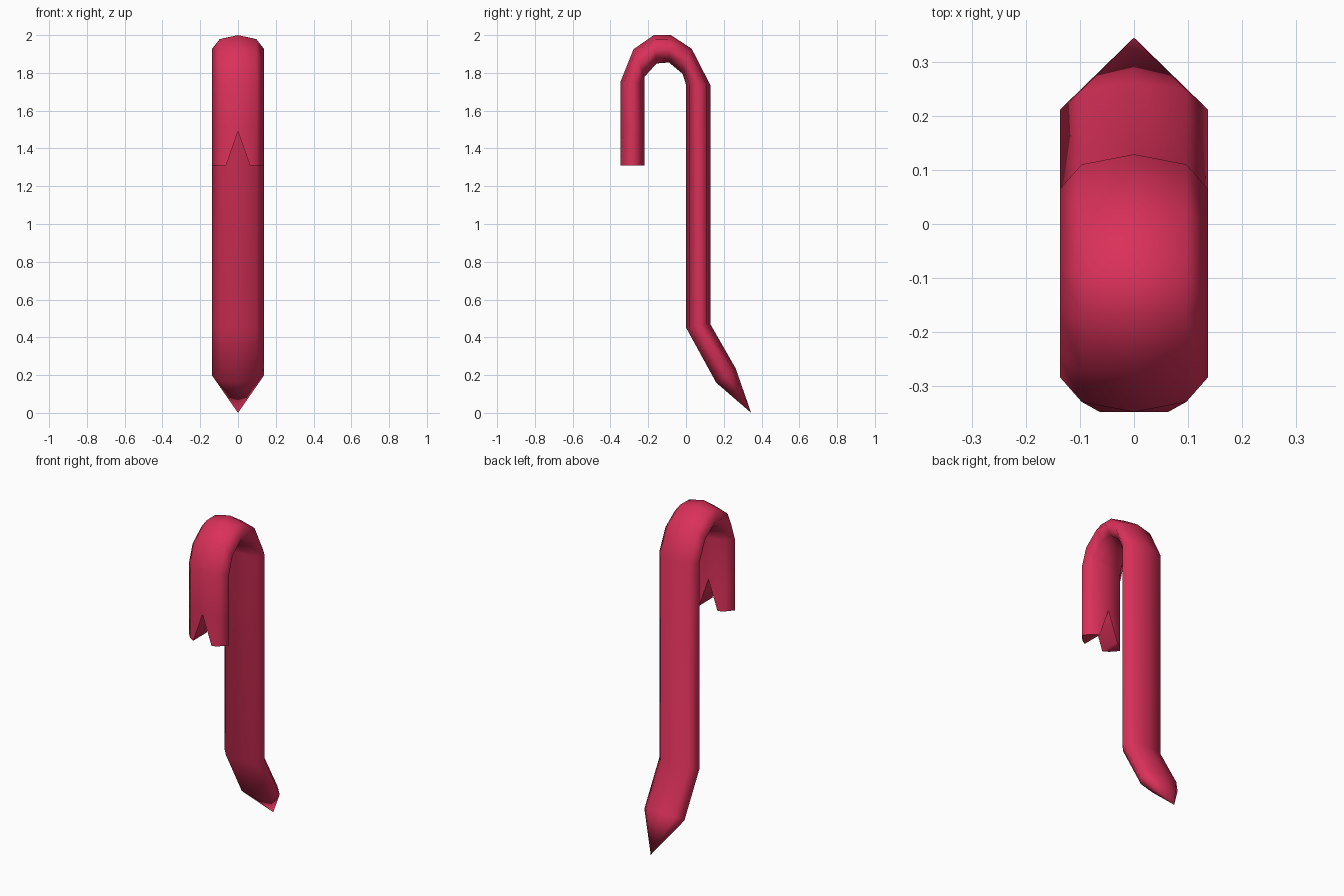
import bpy, bmesh, math

if "Cube" in bpy.data.objects:
    bpy.data.objects.remove(bpy.data.objects["Cube"])

HALF_W = 0.137   # half width of the bar
N = 8            # octagonal section

# Section stations from claw to tip: (outer y, z), (inner y, z) in side view
stations = [
    ((-0.348, 1.49), (-0.219, 1.49)),
    ((-0.348, 1.75), (-0.219, 1.75)),
    ((-0.278, 1.925), (-0.219, 1.78)),
    ((-0.17, 2.0), (-0.156, 1.85)),
    ((-0.08, 2.0), (-0.09, 1.855)),
    ((0.03, 1.928), (-0.018, 1.795)),
    ((0.129, 1.735), (0.001, 1.735)),
    ((0.129, 0.47), (0.001, 0.45)),
    ((0.263, 0.235), (0.16, 0.16)),
]
TIP = (0, 0.345, 0.0)
CLAW_Z, CLAW_GAP = 1.31, 0.063

bm = bmesh.new()


def section(outer, inner):
    """Flattened octagon spanning the outer and inner edge of the bar."""
    pts = []
    for k in range(N):
        a = 2 * math.pi * k / N
        t = (1 + math.sin(a)) / 2
        pts.append((HALF_W * math.cos(a),
                    inner[0] + (outer[0] - inner[0]) * t,
                    inner[1] + (outer[1] - inner[1]) * t))
    return [bm.verts.new(p) for p in pts]


# Bent bar
rings = [section(o, i) for o, i in stations]
for a, b in zip(rings, rings[1:]):
    for k in range(N):
        j = (k + 1) % N
        bm.faces.new((a[k], a[j], b[j], b[k]))

# Pointed end
tip = bm.verts.new(TIP)
for k in range(N):
    bm.faces.new((rings[-1][k], rings[-1][(k + 1) % N], tip))

# Split claw: one prong on each side of the notch
top = rings[0]
for side, order in ((-1, (2, 3, 4, 5, 6)), (1, (6, 7, 0, 1, 2))):
    upper = [top[k] for k in order]
    lower = []
    for n, v in enumerate(upper):
        x = side * CLAW_GAP if n in (0, 4) else v.co.x
        lower.append(bm.verts.new((x, v.co.y, CLAW_Z)))
    for n in range(4):
        bm.faces.new((upper[n], upper[n + 1], lower[n + 1], lower[n]))
    bm.faces.new((upper[4], upper[0], lower[0], lower[4]))
    bm.faces.new(lower)

bmesh.ops.recalc_face_normals(bm, faces=bm.faces)
mesh = bpy.data.meshes.new("crowbar")
bm.to_mesh(mesh)
bm.free()

bar = bpy.data.objects.new("crowbar", mesh)
bpy.context.collection.objects.link(bar)

# Red paint
paint = bpy.data.materials.new("red_paint")
paint.diffuse_color = (0.7, 0.03, 0.1, 1)
paint.use_nodes = True
paint.node_tree.nodes["Principled BSDF"].inputs["Base Color"].default_value = paint.diffuse_color
mesh.materials.append(paint)

bpy.context.view_layer.objects.active = bar
bar.select_set(True)
bpy.ops.object.shade_smooth_by_angle(angle=math.radians(85))
